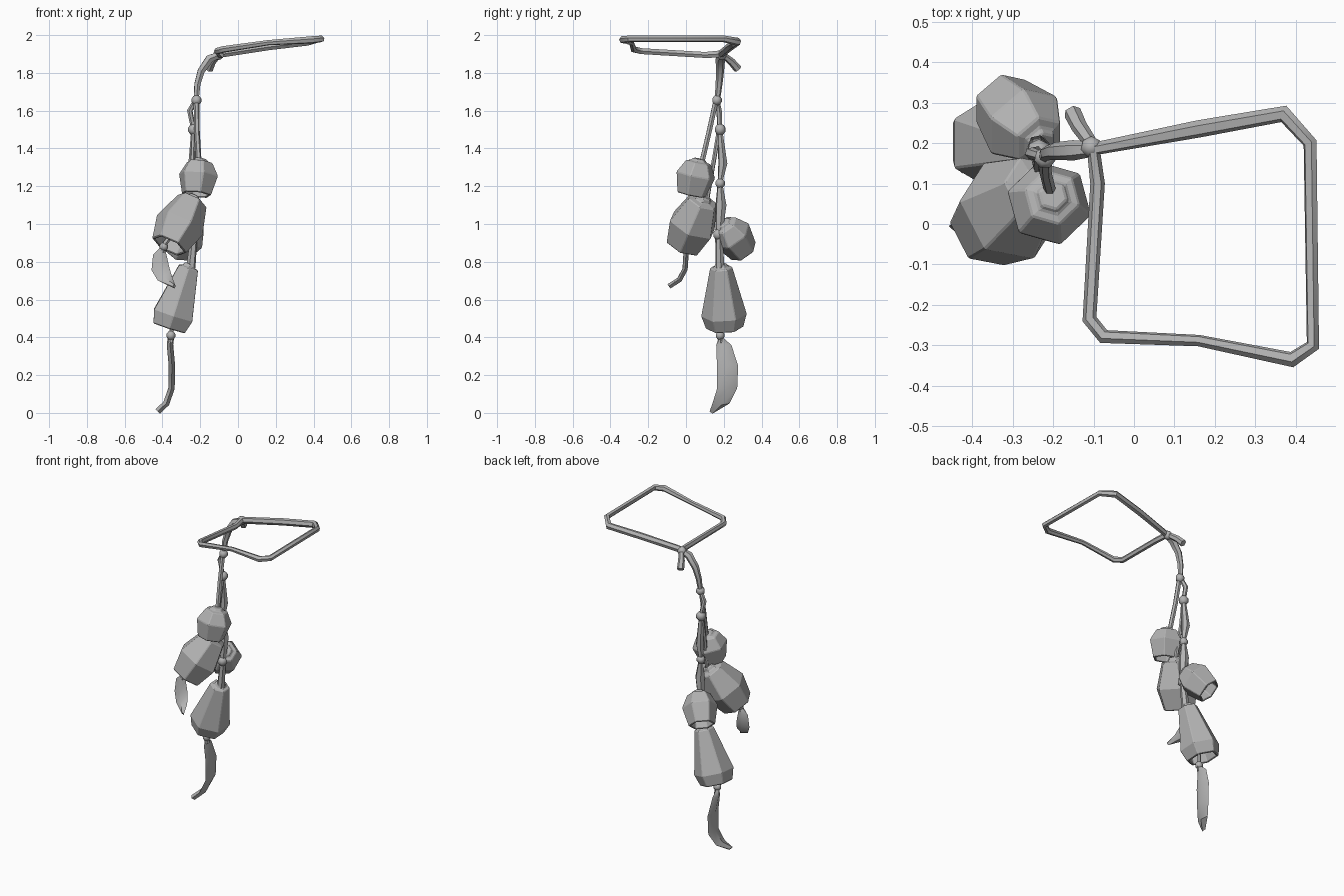
import bpy, bmesh, math
from mathutils import Vector, Matrix

old = bpy.data.objects.get("Cube")
if old:
    bpy.data.objects.remove(old)

grey = bpy.data.materials.new("plain grey")
grey.use_nodes = True
tone = (0.45, 0.45, 0.45, 1)
grey.diffuse_color = tone
grey.node_tree.nodes["Principled BSDF"].inputs["Base Color"].default_value = tone


def link(name, data, smooth=None):
    ob = bpy.data.objects.new(name, data)
    bpy.context.collection.objects.link(ob)
    data.materials.append(grey)
    bpy.ops.object.select_all(action='DESELECT')
    ob.select_set(True)
    bpy.context.view_layer.objects.active = ob
    if ob.type == 'CURVE':
        bpy.ops.object.convert(target='MESH')
    if smooth:
        bpy.ops.object.shade_smooth_by_angle(angle=math.radians(smooth))
    return ob


def rope(name, pts, radius, swell=None, closed=False):
    """Six-sided cord through the points; swell scales the thickness per point."""
    cu = bpy.data.curves.new(name, 'CURVE')
    cu.dimensions = '3D'
    cu.bevel_depth = radius
    cu.bevel_resolution = 1
    cu.use_fill_caps = True
    sp = cu.splines.new('POLY')
    sp.points.add(len(pts) - 1)
    sp.use_cyclic_u = closed
    for i, (p, co) in enumerate(zip(sp.points, pts)):
        p.co = (*co, 1)
        p.radius = swell[i] if swell else 1
    return link(name, cu, 50)


def bead(name, pos, r):
    bm = bmesh.new()
    bmesh.ops.create_uvsphere(bm, u_segments=7, v_segments=5, radius=r,
                              matrix=Matrix.Translation(pos))
    me = bpy.data.meshes.new(name)
    bm.to_mesh(me)
    bm.free()
    return link(name, me, 50)


def bell(name, top, bottom, profile, spin=0, sides=6):
    """Hollow faceted bell along top-bottom; profile rows are (fraction, radius)."""
    top, bottom = Vector(top), Vector(bottom)
    axis = (bottom - top).normalized()
    v = axis.cross(Vector((1, 0, 0))).normalized()
    u = v.cross(axis)
    # Inner wall follows the lower part of the outside, then closes
    inside = [(1.0, profile[-1][1] * 0.86), (0.72, profile[-1][1] * 0.8)]
    bm = bmesh.new()
    rings = []
    for t, r in profile + inside:
        c = top.lerp(bottom, t)
        rings.append([bm.verts.new(c + r * (math.cos(a) * u + math.sin(a) * v))
                      for a in (math.radians(spin) + math.tau * k / sides
                                for k in range(sides))])
    for a, b in zip(rings, rings[1:]):
        for k in range(sides):
            j = (k + 1) % sides
            bm.faces.new((a[k], a[j], b[j], b[k]))
    bm.faces.new(rings[0])
    bm.faces.new(rings[-1])
    bmesh.ops.recalc_face_normals(bm, faces=bm.faces)
    me = bpy.data.meshes.new(name)
    bm.to_mesh(me)
    bm.free()
    ob = link(name, me)
    bev = ob.modifiers.new("soft_edges", 'BEVEL')
    bev.width = 0.004
    bev.segments = 1
    return ob


def feather(name, rows, across, thick):
    """Curved leaf blade; rows are (centre, half width), across is the width axis."""
    across = Vector(across).normalized()
    bm = bmesh.new()
    rings = []
    for i, (c, w) in enumerate(rows):
        a = Vector(rows[max(i - 1, 0)][0])
        b = Vector(rows[min(i + 1, len(rows) - 1)][0])
        n = across.cross(b - a).normalized() * thick
        c = Vector(c)
        rings.append([bm.verts.new(p) for p in
                      (c - across * w, c + n, c + across * w, c - n)])
    for a, b in zip(rings, rings[1:]):
        for k in range(4):
            j = (k + 1) % 4
            bm.faces.new((a[k], a[j], b[j], b[k]))
    bm.faces.new(rings[0])
    bm.faces.new(rings[-1])
    bmesh.ops.recalc_face_normals(bm, faces=bm.faces)
    me = bpy.data.meshes.new(name)
    bm.to_mesh(me)
    bm.free()
    return link(name, me, 40)


# Hanging loop with its knot and loose end
rope("hanging_loop", [(-0.1, 0.185, 1.9), (0.16, 0.235, 1.94), (0.37, 0.272, 1.965),
                      (0.435, 0.2, 1.98), (0.442, -0.3, 1.98), (0.39, -0.335, 1.975),
                      (0.16, -0.288, 1.96), (-0.075, -0.278, 1.925),
                      (-0.11, -0.235, 1.915), (-0.09, 0.1, 1.895)],
     0.018, [1.2, 1.2, 1.2, 1, 1, 1.1, 0.8, 1, 1, 1], closed=True)
rope("loop_tail", [(-0.1, 0.19, 1.9), (-0.135, 0.24, 1.86), (-0.152, 0.275, 1.82)],
     0.02, [0.8, 1, 1.1])
bead("loop_knot", (-0.105, 0.19, 1.895), 0.028)

# Cords
rope("main_cord", [(-0.1, 0.185, 1.895), (-0.15, 0.182, 1.875), (-0.195, 0.18, 1.81),
                   (-0.215, 0.175, 1.74), (-0.222, 0.165, 1.65)],
     0.018, [1, 1.4, 1.2, 1, 0.8])
rope("upper_cord", [(-0.222, 0.165, 1.66), (-0.255, 0.175, 1.6), (-0.235, 0.18, 1.5)],
     0.015, [0.8, 1, 0.9])
rope("small_bell_cord", [(-0.22, 0.16, 1.66), (-0.218, 0.125, 1.5), (-0.208, 0.085, 1.33)],
     0.015)
rope("large_bell_cord", [(-0.235, 0.175, 1.5), (-0.24, 0.15, 1.35), (-0.23, 0.11, 1.12)],
     0.012)
rope("long_cord", [(-0.235, 0.18, 1.5), (-0.238, 0.195, 1.32), (-0.235, 0.18, 1.22),
                   (-0.232, 0.185, 1.1), (-0.232, 0.175, 0.94), (-0.25, 0.18, 0.77)],
     0.018, [0.7, 1.4, 0.7, 1.7, 1, 1.4])
for i, (pos, r) in enumerate([((-0.22, 0.163, 1.655), 0.028), ((-0.235, 0.18, 1.5), 0.031),
                              ((-0.235, 0.18, 1.215), 0.027), ((-0.232, 0.17, 0.945), 0.03)]):
    bead(f"cord_knot_{i + 1}", pos, r)

# Bells
short = [(0, 0.035), (0.07, 0.045), (0.1, 0.07), (0.45, 0.108), (1, 0.08)]
bell("front_small_bell", (-0.2, 0.07, 1.345), (-0.22, 0.03, 1.155), short, 15)
bell("back_small_bell", (-0.225, 0.195, 1.01), (-0.33, 0.305, 0.855), short, 30)
bell("large_bell", (-0.23, 0.1, 1.145), (-0.365, -0.015, 0.885),
     [(0, 0.035), (0.07, 0.045), (0.09, 0.085), (0.58, 0.135), (1, 0.1)], 0)
bell("tall_bell", (-0.255, 0.185, 0.79), (-0.365, 0.205, 0.45),
     [(0, 0.03), (0.05, 0.04), (0.06, 0.06), (0.8, 0.122), (1, 0.1)], 30)

# Clapper cords and feathers
rope("tall_bell_clapper", [(-0.335, 0.2, 0.56), (-0.352, 0.185, 0.44), (-0.355, 0.18, 0.37)],
     0.014, [0.8, 0.8, 1])
bead("tall_bell_clapper_knot", (-0.355, 0.18, 0.41), 0.025)
feather("long_feather", [((-0.355, 0.185, 0.4), 0.008), ((-0.36, 0.2, 0.36), 0.04),
                         ((-0.35, 0.22, 0.25), 0.056), ((-0.352, 0.218, 0.13), 0.053),
                         ((-0.38, 0.185, 0.05), 0.045), ((-0.425, 0.14, 0.008), 0.015)],
        (0, 1, 0), 0.017)
rope("large_bell_clapper", [(-0.33, 0.01, 0.97), (-0.385, -0.005, 0.9), (-0.4, 0, 0.85)],
     0.014)
bead("large_bell_clapper_knot", (-0.393, 0, 0.88), 0.024)
feather("short_feather", [((-0.4, 0, 0.88), 0.008), ((-0.415, 0, 0.84), 0.035),
                          ((-0.41, -0.005, 0.76), 0.048), ((-0.385, -0.035, 0.705), 0.04),
                          ((-0.338, -0.09, 0.67), 0.008)],
        (1, 0, 0.1), 0.014)
